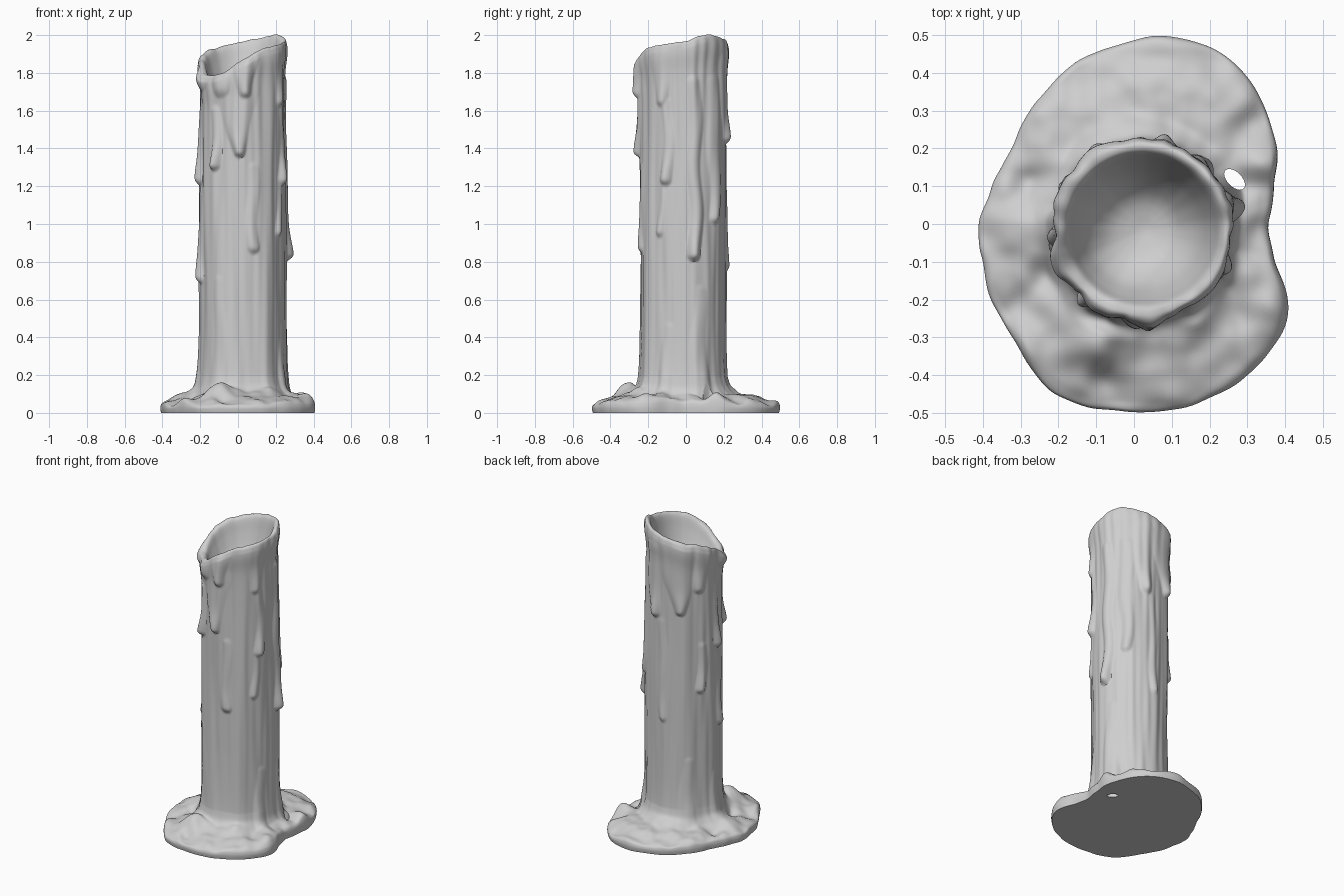
import bpy, bmesh, math
from mathutils import Vector, Matrix, noise

if "Cube" in bpy.data.objects:
    bpy.data.objects.remove(bpy.data.objects["Cube"])

SEGMENTS = 200
PUDDLE_ROWS, BODY_ROWS, BOWL_ROWS = 48, 150, 32
AXIS = Vector((0.025, -0.015, 0))
RADIUS = 0.227
BASE_Z = 0.19
FLOOR_Z = 1.63

# Puddle outline radius and rim height, at equal steps round the candle
outline = [.355, .385, .43, .47, .505, .507, .485, .46, .43, .40, .38, .385,
           .41, .413, .428, .44, .485, .497, .497, .50, .50, .495, .47, .388]
rim = [1.965, 2.0, 1.99, 1.965, 1.94, 1.91, 1.86, 1.79, 1.80, 1.87, 1.93, 1.95]

# Puddle section (reach, height) and bowl section (radius share, depth share)
puddle_profile = [(.985, 0), (1, .018), (1, .034), (.97, .05), (.87, .062), (.65, .075),
                  (.42, .092), (.2, .11), (.06, .14), (0, BASE_Z)]
bowl_profile = [(1, .1), (.985, .03), (.95, 0), (.89, .02), (.84, .1), (.76, .35),
                (.61, .68), (.36, .92), (.04, 1)]

# Humps and hollows of the puddle: x, y, height, size
humps = [
    (-.12, -.33, .05, .07), (.36, -.22, .03, .06), (.36, .17, .03, .06),
    (-.08, -.42, -.03, .05), (-.23, -.14, -.05, .05), (-.28, .1, -.035, .05),
    (.28, .1, -.04, .05), (-.33, -.02, .025, .06), (.1, -.3, .02, .06),
]

# Drips: angle, top, tip, width at top, width at tip, thickness
drips = [
    (274, 1.95, 1.66, .09, .04, .034), (264, 1.7, 1.35, .12, .032, .034),
    (231, 1.6, 1.28, .03, .034, .034), (284, 1.3, .84, .03, .038, .022),
    (240, 1.9, 1.66, .11, .06, .02), (205, 1.9, 1.7, .1, .07, .024),
    (184, 1.6, 1.2, .045, .042, .03), (192, 1.15, .68, .04, .042, .03),
    (338, 1.65, 1.2, .025, .038, .03), (328, 1.9, 1.62, .07, .035, .018),
    (329, 1.2, .93, .02, .028, .018), (16, 1.75, .8, .04, .038, .042),
    (46, 1.75, 1.0, .05, .035, .02), (74, 1.85, 1.42, .08, .04, .03),
    (117, 1.9, 1.46, .17, .035, .028), (150, 1.9, 1.6, .08, .04, .02),
    (153, 1.25, .94, .03, .034, .026), (90, 1.4, .75, .03, .03, .014),
    (22, .65, .08, .03, .06, .02), (338, .45, .08, .03, .045, .016),
    (238, .7, .08, .03, .05, .014), (180, .4, .08, .03, .06, .016),
    (130, .5, .08, .03, .06, .016),
]


def catmull(a, b, c, d, t):
    return b + (c - a) * (t / 2) + (a * 2 - b * 5 + c * 4 - d) * (t * t / 2) \
        + (b * 3 - a - c * 3 + d) * (t ** 3 / 2)


def around(values, angle):
    """Smooth closed interpolation of values spaced equally round a circle."""
    n = len(values)
    pos = angle / math.tau * n
    i = int(pos)
    return catmull(*(values[(i + k) % n] for k in (-1, 0, 1, 2)), pos - i)


def along(points, t):
    """Smooth open interpolation through profile points."""
    last = len(points) - 1
    i = min(int(t * last), last - 1)
    picks = (Vector(points[min(max(i + k, 0), last)]) for k in (-1, 0, 1, 2))
    return catmull(*picks, t * last - i)


def direction(angle):
    return Vector((math.cos(angle), math.sin(angle), 0))


def drip_height(angle, z):
    """Thickness of the drip lying over this spot of the body."""
    best = 0
    for deg, top, tip, wide, narrow, thick in drips:
        if z < tip - 0.02 or z > top + wide:
            continue
        turn = (angle - math.radians(deg) + math.pi) % math.tau - math.pi
        wobble = 0.01 * math.sin(z * 13 + deg)
        low = tip + narrow
        u = min(max((z - low) / (top - low), 0), 1)
        width = narrow + (wide - narrow) * u
        gap = math.hypot(turn * RADIUS + wobble, z - min(max(z, low), top)) / width
        if gap < 1:
            bead = 0.6 * (1 - 0.6 * u) + 0.4 * math.exp(-(u * (top - low) / 0.09) ** 2)
            best = max(best, thick * bead * (1 - gap * gap) ** 1.2)
    return best


def rim_height(angle):
    return around(rim, angle) + 0.008 * noise.noise(direction(angle) * 4)


def body_radius(angle, z):
    """Candle wall with soft flutes, drips and a swollen collar under the rim."""
    d = direction(angle)
    flutes = 0.012 * noise.noise(d * 2 + Vector((0, 0, z * 0.9))) \
        + 0.007 * noise.noise(d * 6 + Vector((0, 0, z * 1.6 + 5)))
    flare = 0.008 * math.exp(-(z - BASE_Z) / 0.1)
    collar = 0.012 * math.exp(-((rim_height(angle) - 0.05 - z) / 0.08) ** 2)
    return RADIUS + flutes + flare + collar + drip_height(angle, z)


def puddle_point(angle, t):
    reach, z = along(puddle_profile, t)
    d = direction(angle)
    inner = AXIS + d * body_radius(angle, BASE_Z)
    outer = d * (around(outline, angle) + 0.008 * noise.noise(d * 5))
    p = inner.lerp(outer, reach)
    # Rolling lumps, fading out at the underside and where the wax meets the wall
    lumps = noise.noise(p * 7) * 0.032 + noise.noise(p * 15) * 0.012
    lumps += sum(high * math.exp(-((p.x - x) ** 2 + (p.y - y) ** 2) / size ** 2)
                 for x, y, high, size in humps)
    fade = min(1, max(0, reach) / 0.2) * min(1, max(0, z) / 0.06) ** 2
    p.z = max(0, z + max(lumps * fade, -0.6 * z))
    return p


def body_point(angle, t):
    z = BASE_Z + (rim_height(angle) - 0.035 - BASE_Z) * t
    p = AXIS + direction(angle) * body_radius(angle, z)
    p.z = z
    return p


def bowl_point(angle, t):
    share, depth = along(bowl_profile, t)
    top = rim_height(angle)
    wall = body_radius(angle, top - 0.035)
    blend = min(1, t * 3)
    p = AXIS + direction(angle) * share * (wall + (RADIUS * 1.03 - wall) * blend)
    if t < 0.25:
        # Rounded lip, measured straight down from the rim
        p.z = top - 0.035 * (depth / 0.1)
    else:
        p.z = top + (FLOOR_Z - top) * depth
    return p


# Wax colour
wax = bpy.data.materials.new("grey_wax")
wax.use_nodes = True
wax.diffuse_color = (0.62, 0.62, 0.62, 1)
for node in wax.node_tree.nodes:
    if node.type == 'BSDF_PRINCIPLED':
        node.inputs["Base Color"].default_value = wax.diffuse_color


def add_object(name, bm):
    mesh = bpy.data.meshes.new(name)
    bm.to_mesh(mesh)
    bm.free()
    mesh.materials.append(wax)
    obj = bpy.data.objects.new(name, mesh)
    bpy.context.collection.objects.link(obj)
    return obj


# Continuous skin: puddle lip, puddle top, wall, rim and hollow bowl
bm = bmesh.new()
rings = []
for point, rows, first in ((puddle_point, PUDDLE_ROWS, 0), (body_point, BODY_ROWS, 1),
                           (bowl_point, BOWL_ROWS, 1)):
    for row in range(first, rows + 1):
        rings.append([bm.verts.new(point(math.tau * k / SEGMENTS, row / rows))
                      for k in range(SEGMENTS)])
for low, high in zip(rings, rings[1:]):
    for k in range(SEGMENTS):
        n = (k + 1) % SEGMENTS
        bm.faces.new((low[k], low[n], high[n], high[k]))
bm.faces.new(rings[0][::-1])
bm.faces.new(rings[-1])
candle = add_object("melted_candle", bm)

# Small gap through the puddle beside the wall
bm = bmesh.new()
bmesh.ops.create_cone(bm, cap_ends=True, segments=24, radius1=1, radius2=1, depth=1)
place = Matrix.Translation((0.266, 0.118, 0.1)) @ Matrix.Rotation(math.radians(-45), 4, 'Z') \
    @ Matrix.Diagonal((0.034, 0.019, 0.5, 1))
bmesh.ops.transform(bm, matrix=place, verts=bm.verts)
cutter = add_object("gap_cutter", bm)
cutter.hide_render = True

bpy.ops.object.select_all(action='DESELECT')
candle.select_set(True)
bpy.context.view_layer.objects.active = candle
gap = candle.modifiers.new("gap", 'BOOLEAN')
gap.operation = 'DIFFERENCE'
gap.solver = 'EXACT'
gap.object = cutter
bpy.ops.object.modifier_apply(modifier=gap.name)
bpy.data.objects.remove(cutter)
bpy.ops.object.shade_smooth_by_angle(angle=math.radians(45))
